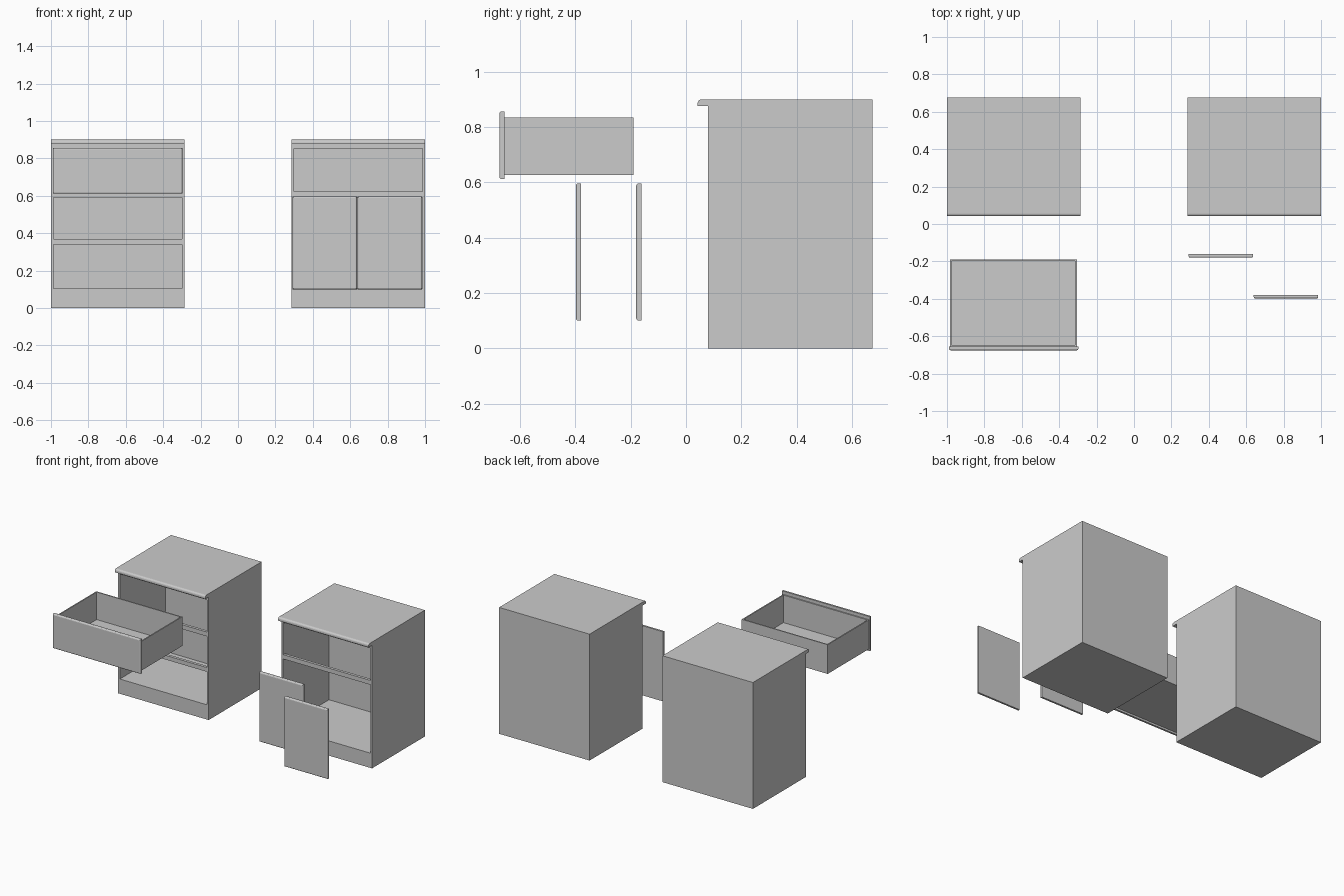
import bpy, bmesh, math

if "Cube" in bpy.data.objects:
    bpy.data.objects.remove(bpy.data.objects["Cube"])


def finish(name, bm):
    bmesh.ops.recalc_face_normals(bm, faces=bm.faces)
    mesh = bpy.data.meshes.new(name)
    bm.to_mesh(mesh)
    bm.free()
    obj = bpy.data.objects.new(name, mesh)
    bpy.context.collection.objects.link(obj)
    return obj


def extrude_profile(name, yz, x0, x1):
    """Solid made by sweeping a (y, z) outline along x."""
    bm = bmesh.new()
    face = bm.faces.new([bm.verts.new((x0, y, z)) for y, z in yz])
    ext = bmesh.ops.extrude_face_region(bm, geom=[face])["geom"]
    for v in ext:
        if isinstance(v, bmesh.types.BMVert):
            v.co.x = x1
    return finish(name, bm)


def box_bm(x0, x1, y0, y1, z0, z1):
    bm = bmesh.new()
    bmesh.ops.create_cube(bm, size=1)
    for v in bm.verts:
        v.co = (x1 if v.co.x > 0 else x0, y1 if v.co.y > 0 else y0, z1 if v.co.z > 0 else z0)
    return bm


def cabinet(name, x0, x1, openings):
    # Body and overhanging rounded top share one side profile
    r, front, back, lip, top = 0.014, 0.08, 0.675, 0.042, 0.9
    outline = [(front, 0), (back, 0), (back, top)]
    for i in range(5):
        a = math.radians(90 + 22.5 * i)
        outline.append((lip + r + r * math.cos(a), top - r + r * math.sin(a)))
    outline += [(lip, 0.876), (front, 0.876)]
    body = extrude_profile(name, outline, x0, x1)

    # Hollow with front openings: comb-shaped cutter leaves the rails between them
    out, rail_back, inner = 0.03, 0.1, 0.595
    comb = [(inner, openings[0][0])]
    for i, (z0, z1) in enumerate(openings):
        if i:
            comb.append((rail_back, z0))
        comb += [(out, z0), (out, z1)]
        if i < len(openings) - 1:
            comb.append((rail_back, z1))
    comb.append((inner, openings[-1][1]))
    cutter = extrude_profile(name + "_cutter", comb, x0 + 0.013, x1 - 0.013)
    cutter.hide_render = True
    mod = body.modifiers.new("hollow", "BOOLEAN")
    mod.operation = "DIFFERENCE"
    mod.solver = "EXACT"
    mod.object = cutter
    bpy.context.view_layer.objects.active = body
    bpy.ops.object.modifier_apply(modifier=mod.name)
    bpy.data.objects.remove(cutter)


def front_panel(name, x0, x1, y0, z0, z1, thick=0.019):
    # Panel with a rounded front border
    bm = box_bm(x0, x1, y0, y0 + thick, z0, z1)
    edges = [e for e in bm.edges if all(abs(v.co.y - y0) < 1e-5 for v in e.verts)]
    bmesh.ops.bevel(bm, geom=edges, offset=0.008, segments=3, profile=0.5, affect="EDGES")
    finish(name, bm)


def open_box(name, x0, x1, y0, y1, z0, z1, t=0.012):
    # Drawer tray: inset the top and push it down
    bm = box_bm(x0, x1, y0, y1, z0, z1)
    bm.normal_update()
    top = max(bm.faces, key=lambda f: f.calc_center_median().z)
    bmesh.ops.inset_region(bm, faces=[top], thickness=t)
    ext = bmesh.ops.extrude_face_region(bm, geom=[top])["geom"]
    if top.is_valid:
        bmesh.ops.delete(bm, geom=[top], context="FACES_ONLY")
    for v in ext:
        if isinstance(v, bmesh.types.BMVert):
            v.co.z = z0 + t
    finish(name, bm)


# Cabinets
cabinet("drawer_cabinet", -1.0, -0.287, [(0.105, 0.34), (0.37, 0.592), (0.623, 0.852)])
cabinet("door_cabinet", 0.287, 1.0, [(0.105, 0.592), (0.623, 0.852)])

# Pulled-out drawer
front_panel("drawer_front", -0.99, -0.298, -0.675, 0.612, 0.857)
open_box("drawer_box", -0.983, -0.306, -0.656, -0.19, 0.626, 0.834)

# Loose doors
front_panel("left_door", 0.292, 0.636, -0.18, 0.1, 0.596)
front_panel("right_door", 0.64, 0.984, -0.398, 0.1, 0.596)
